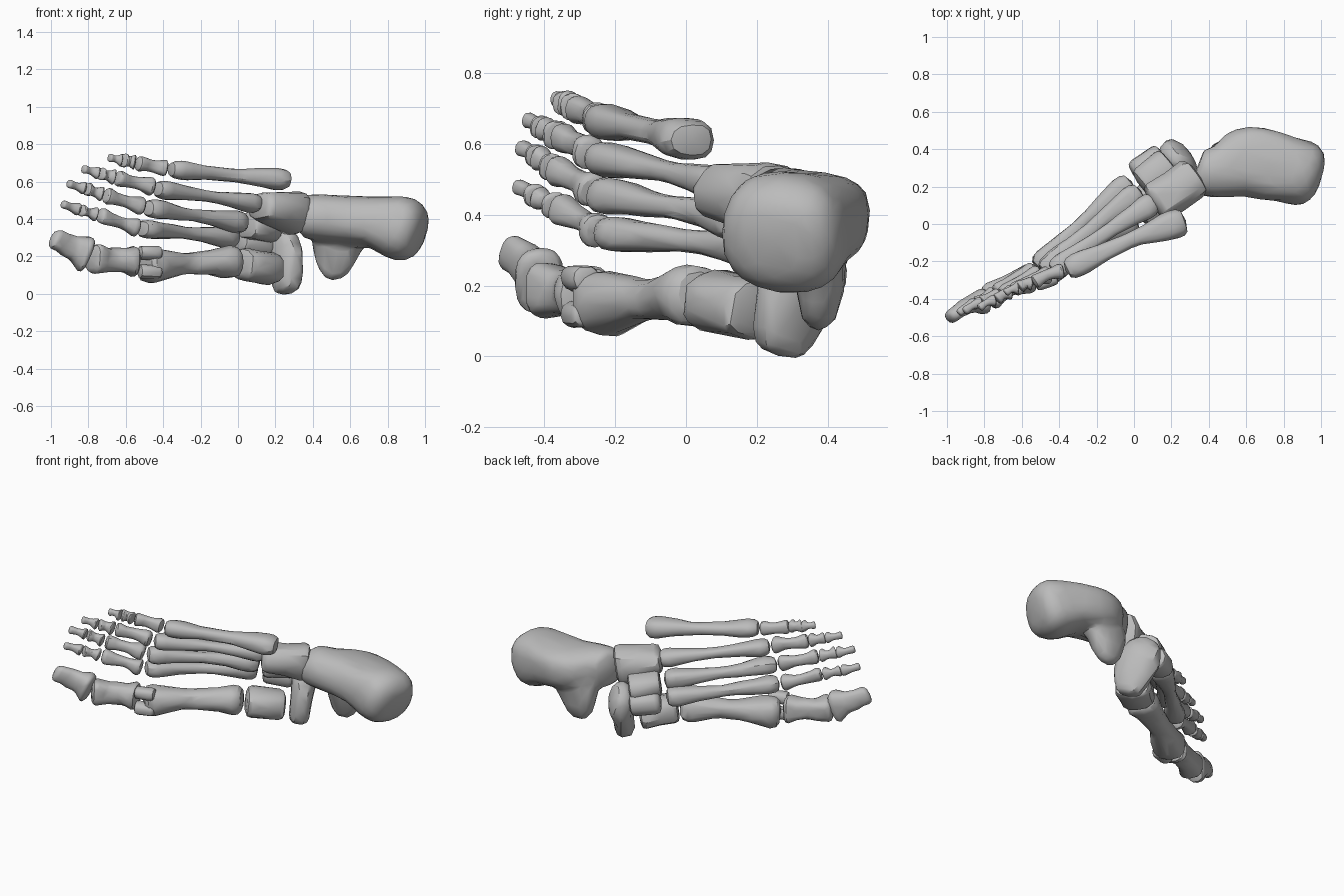
import bpy, math
from mathutils import Vector, noise

cube = bpy.data.objects.get("Cube")
if cube:
    bpy.data.objects.remove(cube, do_unlink=True)

bone = bpy.data.materials.new("bone_grey")
bone.use_nodes = True
GREY = (0.5, 0.5, 0.5, 1)
bone.diffuse_color = GREY
bone.node_tree.nodes["Principled BSDF"].inputs["Base Color"].default_value = GREY

SIDES = 12
RINGS = 10
UP = Vector((0, 0, 1))
ALONG = Vector((1, 0, 0))
FOOT = Vector((0.8, 0.6, 0))


def rounded(angle):
    """A point on a slightly squared unit circle."""
    c, s = math.cos(angle), math.sin(angle)
    return math.copysign(abs(c) ** 0.8, c), math.copysign(abs(s) ** 0.8, s)


def loft(stations, ref=UP, rough=0.25):
    """Closed tube; a station is a centre, a half width along ref and a half depth."""
    verts, faces = [], []
    centres = [Vector(centre) for centre, width, depth in stations]
    last = len(centres) - 1
    for i, (centre, width, depth) in enumerate(stations):
        axis = (centres[min(i + 1, last)] - centres[max(i - 1, 0)]).normalized()
        across = (ref - axis * ref.dot(axis)).normalized()
        through = across.cross(axis)
        for k in range(SIDES):
            c, s = rounded(math.tau * k / SIDES)
            offset = across * c * width + through * s * depth
            point = centres[i] + offset
            verts.append(point + offset * rough * noise.noise(point * 14))
    for i in range(last):
        for k in range(SIDES):
            a, b = i * SIDES + k, i * SIDES + (k + 1) % SIDES
            faces.append((a, b, b + SIDES, a + SIDES))
    faces.append(tuple(reversed(range(SIDES))))
    faces.append(tuple(range(len(verts) - SIDES, len(verts))))
    return verts, faces


def make(name, *parts, fuse=0, keep=0.3):
    """Joins lofts into one bone, optionally fused, with broad irregular facets."""
    verts, faces = [], []
    for part_verts, part_faces in parts:
        start = len(verts)
        verts += part_verts
        faces += [tuple(i + start for i in face) for face in part_faces]
    mesh = bpy.data.meshes.new(name)
    mesh.from_pydata(verts, [], faces)
    mesh.materials.append(bone)
    ob = bpy.data.objects.new(name, mesh)
    bpy.context.collection.objects.link(ob)
    ob.modifiers.new("round", "SUBSURF").levels = 1
    if fuse:
        remesh = ob.modifiers.new("fuse", "REMESH")
        remesh.mode, remesh.voxel_size = "VOXEL", fuse
        soften = ob.modifiers.new("soften", "SMOOTH")
        soften.factor, soften.iterations = 0.5, 2
    ob.modifiers.new("facets", "DECIMATE").ratio = keep
    bpy.ops.object.select_all(action="DESELECT")
    ob.select_set(True)
    bpy.context.view_layer.objects.active = ob
    bpy.ops.object.convert(target="MESH")
    bpy.ops.object.shade_smooth_by_angle(angle=math.radians(30))


def long_bone(name, start, end, base, head, waist=0.45, flat=1.1):
    """Shaft with swollen ends, narrowed by waist and bowed towards the top of the foot."""
    a, b = Vector(start), Vector(end)
    dorsal = UP.cross(a - b).normalized()
    stations = []
    for i in range(RINGS + 1):
        t = i / RINGS
        bulge = math.sin(math.pi * t)
        width = (base + (head - base) * t) * (1 - waist * abs(bulge) ** 1.5)
        if i in (0, RINGS):
            width *= 0.75
        stations.append((a.lerp(b, t) + dorsal * bulge * base * 0.2, width, width * flat))
    make(name, loft(stations))


def block(name, start, end, width, depth, flare=1):
    """Short blocky bone with bevelled ends; flare widens the heel end."""
    a, b = Vector(start), Vector(end)
    stations = []
    for t, size in ((0, 0.75), (0.1, 1), (0.5, 0.92), (0.9, 1), (1, 0.75)):
        grow = size * (1 + (flare - 1) * t)
        stations.append((a.lerp(b, t), width * grow, depth * size))
    make(name, loft(stations))


# Rays two to five: metatarsal base, knuckle, toe tip, then base width and depth ratio
RAYS = {
    "second": ((-0.01, 0.23, 0.3), (-0.52, -0.24, 0.35), (-0.94, -0.48, 0.48), 0.07, 1.2),
    "third": ((0.04, 0.18, 0.38), (-0.49, -0.26, 0.46), (-0.91, -0.47, 0.59), 0.07, 1.2),
    "fourth": ((0.12, 0.12, 0.48), (-0.44, -0.26, 0.565), (-0.83, -0.45, 0.67), 0.065, 1.2),
    "fifth": ((0.28, 0.02, 0.61), (-0.37, -0.25, 0.665), (-0.69, -0.37, 0.73), 0.075, 1.25),
}
# Toe bones as shares of the way from knuckle to tip
PHALANGES = {
    "proximal": (0.02, 0.53, 0.057, 0.048),
    "middle": (0.55, 0.76, 0.045, 0.042),
    "distal": (0.77, 1, 0.042, 0.025),
}
for ray, (base, knuckle, tip, root, flat) in RAYS.items():
    long_bone(ray + "_metatarsal", base, knuckle, root, 0.06, waist=0.5, flat=flat)
    for part, (near, far, thick, thin) in PHALANGES.items():
        a, b = Vector(knuckle), Vector(tip)
        long_bone(f"{ray}_{part}_phalanx", a.lerp(b, near), a.lerp(b, far), thick, thin,
                  waist=0.4, flat=0.95)

# Big toe ray
long_bone("first_metatarsal", (0.01, 0.05, 0.175), (-0.51, -0.27, 0.15), 0.105, 0.11)
long_bone("big_toe_proximal_phalanx", (-0.53, -0.28, 0.17), (-0.79, -0.41, 0.19), 0.095, 0.085,
          waist=0.3, flat=1)
long_bone("big_toe_distal_phalanx", (-0.79, -0.41, 0.2), (-0.99, -0.51, 0.3), 0.115, 0.055,
          waist=0.25, flat=0.7)
for side, z in (("inner", 0.12), ("outer", 0.22)):
    block(side + "_sesamoid", (-0.53, -0.32, z), (-0.41, -0.28, z), 0.042, 0.045)

# Midfoot
block("cuboid", (0.1, 0.1, 0.47), (0.34, 0.26, 0.425), 0.08, 0.12, flare=1.8)
block("medial_cuneiform", (0.01, 0.06, 0.16), (0.2, 0.21, 0.13), 0.095, 0.12)
block("intermediate_cuneiform", (0, 0.26, 0.28), (0.16, 0.36, 0.25), 0.075, 0.085)
block("lateral_cuneiform", (0.04, 0.2, 0.37), (0.2, 0.32, 0.34), 0.08, 0.11)

# Navicular, a plate curving from the inner edge up over the arch
make("navicular", loft([
    ((0.26, 0.26, 0), 0.04, 0.06), ((0.26, 0.27, 0.04), 0.07, 0.1),
    ((0.25, 0.3, 0.15), 0.06, 0.13), ((0.25, 0.33, 0.22), 0.08, 0.14),
    ((0.22, 0.36, 0.29), 0.07, 0.12), ((0.18, 0.38, 0.35), 0.04, 0.06)], ref=FOOT))

# Heel bone with its inner shelf
heel_body = loft([
    ((0.33, 0.29, 0.41), 0.09, 0.09), ((0.35, 0.28, 0.41), 0.13, 0.14),
    ((0.46, 0.27, 0.41), 0.13, 0.14), ((0.53, 0.31, 0.4), 0.13, 0.18),
    ((0.62, 0.34, 0.39), 0.14, 0.21), ((0.73, 0.32, 0.39), 0.14, 0.2),
    ((0.83, 0.29, 0.36), 0.18, 0.18), ((0.91, 0.27, 0.34), 0.18, 0.19),
    ((0.96, 0.26, 0.33), 0.15, 0.16), ((0.99, 0.25, 0.32), 0.09, 0.1)], rough=0.15)
shelf = loft([
    ((0.55, 0.36, 0.36), 0.17, 0.09), ((0.53, 0.37, 0.27), 0.16, 0.08),
    ((0.51, 0.38, 0.18), 0.12, 0.07), ((0.51, 0.37, 0.06), 0.05, 0.04)], ref=ALONG)
make("heel_bone", heel_body, shelf, fuse=0.022, keep=0.12)
